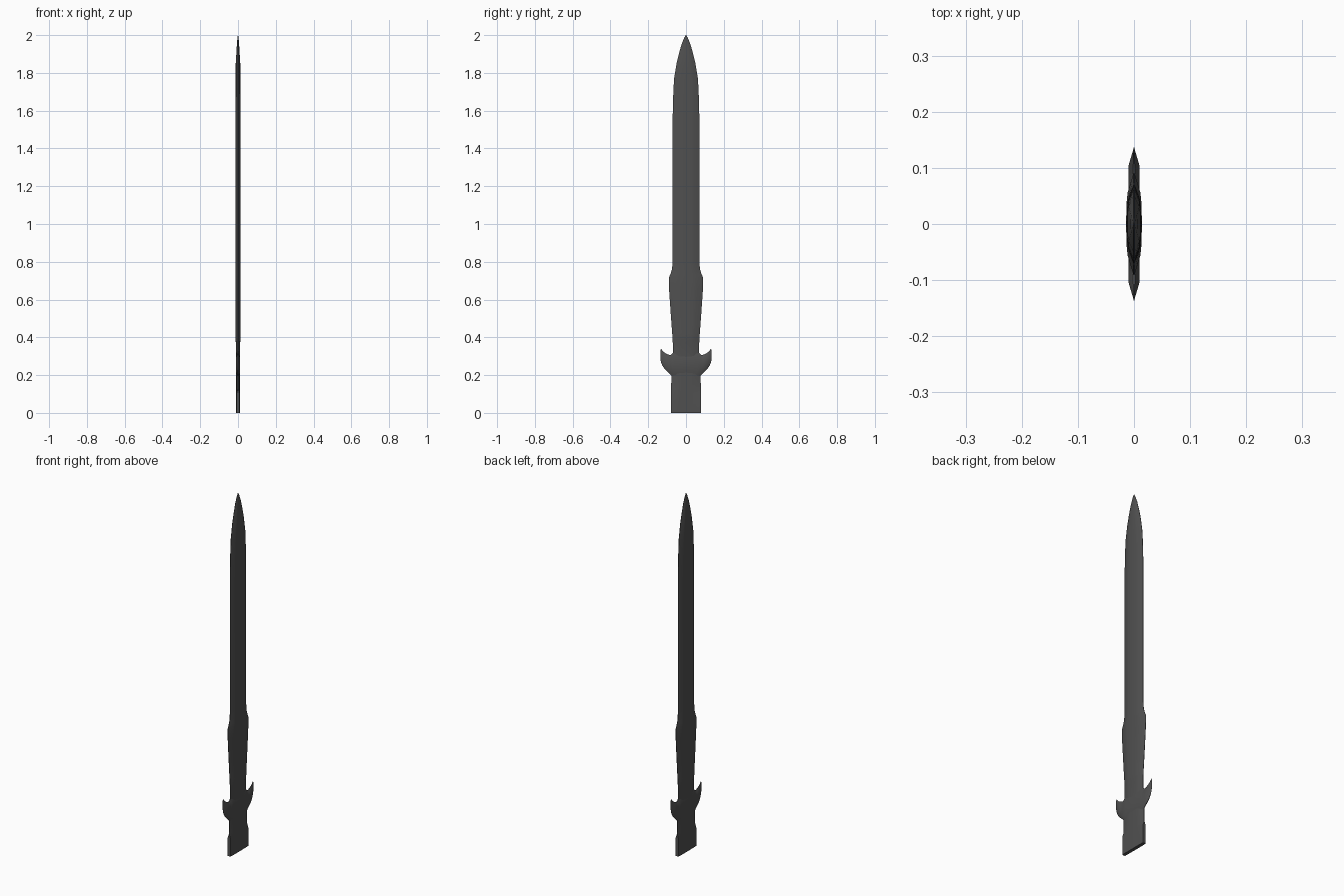
import bpy, bmesh
from math import radians

# dark metal
metal = bpy.data.materials.new("dark_metal")
metal.diffuse_color = (0.08, 0.08, 0.08, 1)


def loft(name, rings):
    """Skin a list of equally sized rings into a closed solid."""
    bm = bmesh.new()
    rows = [[bm.verts.new(p) for p in ring] for ring in rings]
    n = len(rows[0])
    for a, b in zip(rows, rows[1:]):
        for i in range(n):
            j = (i + 1) % n
            bm.faces.new((a[i], a[j], b[j], b[i]))
    bm.faces.new(rows[0])
    bm.faces.new(rows[-1])
    bmesh.ops.remove_doubles(bm, verts=bm.verts, dist=0.00005)
    bmesh.ops.recalc_face_normals(bm, faces=bm.faces)
    me = bpy.data.meshes.new(name)
    bm.to_mesh(me)
    bm.free()
    me.materials.append(metal)
    ob = bpy.data.objects.new(name, me)
    bpy.context.collection.objects.link(ob)
    bpy.ops.object.select_all(action='DESELECT')
    ob.select_set(True)
    bpy.context.view_layer.objects.active = ob
    bpy.ops.object.shade_smooth_by_angle(angle=radians(30))
    return ob


def section(z, w, t, edge=0.0008):
    """Lens-shaped cross-section: half width w, half thickness t, edge half thickness."""
    half = [(edge, -w), (0.8 * t + 0.2 * edge, -0.62 * w), (0.97 * t, -0.38 * w), (t, 0),
            (0.97 * t, 0.38 * w), (0.8 * t + 0.2 * edge, 0.62 * w), (edge, w)]
    return [(x, y, z) for x, y in half] + [(-x, y, z) for x, y in reversed(half)]


# blade, from the guard up to the point: height, half width, half thickness
blade = [(0.28, 0.070, 0.0095), (0.37, 0.070, 0.011), (0.385, 0.071, 0.0135),
         (0.42, 0.073, 0.0135), (0.50, 0.079, 0.0135), (0.60, 0.086, 0.0138),
         (0.66, 0.090, 0.014), (0.715, 0.091, 0.014), (0.735, 0.082, 0.0138),
         (0.76, 0.074, 0.0135), (0.80, 0.071, 0.0135), (1.50, 0.071, 0.013),
         (1.60, 0.070, 0.013), (1.70, 0.067, 0.0128), (1.77, 0.063, 0.0125),
         (1.85, 0.050, 0.012), (1.90, 0.038, 0.009), (1.95, 0.024, 0.006),
         (1.985, 0.010, 0.003), (2.0, 0.001, 0.0006)]
loft("blade", [section(*r) for r in blade])

# base plate with square sides that sharpen below the guard
base = [(0.0, 0.079, 0.0095, 0.0085), (0.10, 0.079, 0.0095, 0.0085),
        (0.125, 0.079, 0.0095, 0.001), (0.20, 0.077, 0.0098, 0.001),
        (0.25, 0.072, 0.0095, 0.001), (0.30, 0.070, 0.0095, 0.001)]
loft("base_plate", [section(*r) for r in base])

# guard with hooked prongs: distance out, lower z, upper z, half thickness
prong = [(0.055, 0.185, 0.325, 0.0098), (0.070, 0.192, 0.316, 0.0098),
         (0.080, 0.200, 0.306, 0.0098), (0.092, 0.212, 0.308, 0.0098),
         (0.105, 0.224, 0.314, 0.0095), (0.117, 0.238, 0.322, 0.006),
         (0.127, 0.254, 0.333, 0.003), (0.132, 0.267, 0.341, 0.0015),
         (0.136, 0.287, 0.330, 0.0006)]
stations = [(-y, lo, hi, t) for y, lo, hi, t in reversed(prong)] + prong
rings = []
for y, lo, hi, t in stations:
    b = 0.2 * (hi - lo)
    e = 0.15 * t
    rings.append([(e, y, lo), (t, y, lo + b), (t, y, hi - b), (e, y, hi),
                  (-e, y, hi), (-t, y, hi - b), (-t, y, lo + b), (-e, y, lo)])
loft("guard", rings)
